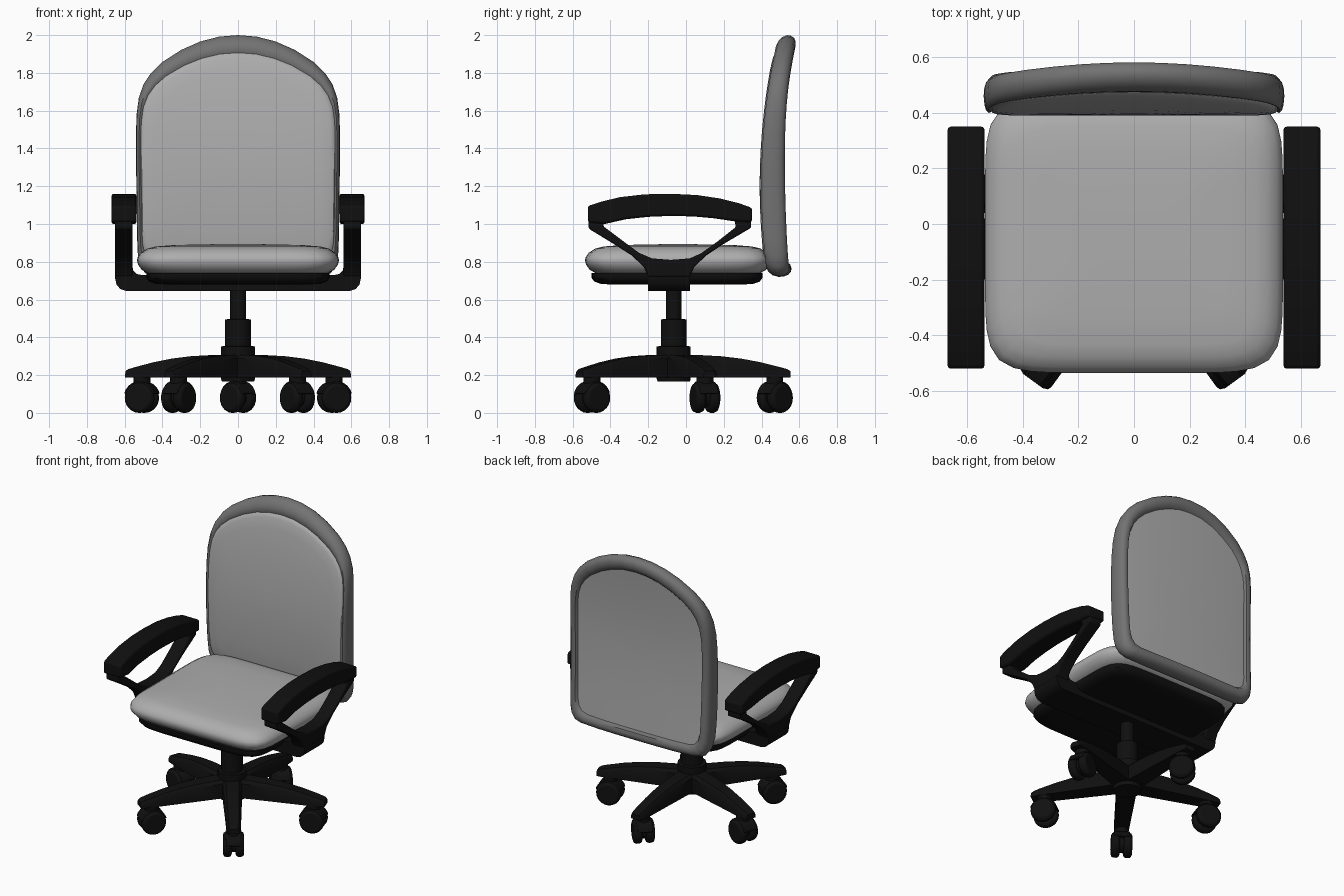
import bpy, bmesh, math
from mathutils import Matrix, Vector

if "Cube" in bpy.data.objects:
    bpy.data.objects.remove(bpy.data.objects["Cube"])


def material(name, v):
    m = bpy.data.materials.new(name)
    m.diffuse_color = (v, v, v, 1)
    m.use_nodes = True
    m.node_tree.nodes["Principled BSDF"].inputs["Base Color"].default_value = m.diffuse_color
    return m


FABRIC = material("light grey fabric", 0.42)
TRIM = material("dark grey trim", 0.17)
BLACK = material("black plastic", 0.005)


def finish(name, bm, mat, bevel=0, matrix=None, angle=40):
    bmesh.ops.recalc_face_normals(bm, faces=bm.faces)
    me = bpy.data.meshes.new(name)
    bm.to_mesh(me)
    bm.free()
    if matrix:
        me.transform(matrix)
    me.materials.append(mat)
    ob = bpy.data.objects.new(name, me)
    bpy.context.collection.objects.link(ob)
    bpy.ops.object.select_all(action='DESELECT')
    ob.select_set(True)
    bpy.context.view_layer.objects.active = ob
    bpy.ops.object.shade_smooth_by_angle(angle=math.radians(angle))
    if bevel:
        b = ob.modifiers.new("bevel", 'BEVEL')
        b.width, b.segments, b.limit_method = bevel, 2, 'ANGLE'
        b.angle_limit = math.radians(40)
    return ob


def loft(name, rings, mat, caps=(True, True), closed=False):
    bm = bmesh.new()
    vs = [[bm.verts.new(p) for p in r] for r in rings]
    n = len(rings[0])
    for a, b in zip(vs, vs[1:]):
        for i in range(n):
            j = (i + 1) % n
            bm.faces.new((a[i], a[j], b[j], b[i]))
    if caps[0]:
        bm.faces.new(vs[0])
    if caps[1]:
        bm.faces.new(vs[-1])
    return finish(name, bm, mat)


def prism(name, pts, axis, lo, hi, mat, bevel=0, matrix=None):
    """Extrude a 2D profile along x (profile y,z) or y (profile x,z)."""
    bm = bmesh.new()
    put = (lambda p, t: (t, p[0], p[1])) if axis == 'x' else (lambda p, t: (p[0], t, p[1]))
    a = [bm.verts.new(put(p, lo)) for p in pts]
    b = [bm.verts.new(put(p, hi)) for p in pts]
    bm.faces.new(a)
    bm.faces.new(b)
    for i in range(len(pts)):
        j = (i + 1) % len(pts)
        bm.faces.new((a[i], a[j], b[j], b[i]))
    return finish(name, bm, mat, bevel, matrix)


def arc(r, a0, a1, n, cz=0):
    return [(r * math.cos(math.radians(a0 + (a1 - a0) * i / n)),
             cz + r * math.sin(math.radians(a0 + (a1 - a0) * i / n))) for i in range(n + 1)]


# Seat cushion and seat pan: rounded squares lofted through (inset, height)
def cushion(name, hx, y0, y1, prof, power, mat):
    cy, hy = (y0 + y1) / 2, (y1 - y0) / 2
    rings = []
    for inset, z in prof:
        ring = []
        for i in range(72):
            t = math.tau * i / 72
            c, s = math.cos(t), math.sin(t)
            r = (abs(c) ** power + abs(s) ** power) ** (-1 / power)
            ring.append((c * r * (hx - inset), cy + s * r * (hy - inset), z))
        rings.append(ring)
    return loft(name, rings, mat)


cushion("seat_cushion", 0.535, -0.535, 0.45,
        [(0.4, 0.893), (0.2, 0.889), (0.1, 0.881), (0.055, 0.87), (0.02, 0.848), (0.004, 0.825),
         (0, 0.808), (0.006, 0.785), (0.025, 0.758), (0.06, 0.738), (0.11, 0.73)], 7, FABRIC)
cushion("seat_pan", 0.485, -0.5, 0.405,
        [(0.0, 0.74), (0.0, 0.715), (0.015, 0.695), (0.05, 0.683), (0.1, 0.68)], 7, BLACK)

# Backrest: half outline, mirrored, bent to the side-view curve
HALF = [(0, 2.0), (.1, 1.992), (.2, 1.966), (.3, 1.922), (.4, 1.858), (.46, 1.80), (.5, 1.74),
        (.525, 1.67), (.537, 1.58), (.54, 1.48), (.54, 1.35), (.538, 1.2), (.536, 1.05),
        (.534, .92), (.53, .83), (.518, .775), (.49, .738), (.44, .724), (.3, .72), (.15, .72), (0, .72)]
OUTLINE = HALF + [(-x, z) for x, z in HALF[-2:0:-1]]
MID = 1.3


def back_ring(sx, sz, t):
    ring = []
    for x, z in OUTLINE:
        x, z = x * sx, MID + (z - MID) * sz
        front = 0.39 + 0.145 * (z - 1.2) ** 2
        rear = 0.538 + (0.12 if z > 1.35 else 0.06) * (z - 1.35) ** 2 - 0.06 * x * x
        ring.append((x, (front + rear) / 2 + t * (rear - front) / 2, z))
    return ring


def back_part(name, prof, mat, caps):
    loft(name, [back_ring(*p) for p in prof], mat, caps)


back_part("backrest_rim",
          [(.94, .85, -.6), (.957, .875, -.82), (.97, .92, -.88), (.985, .955, -.75), (.995, .985, -.45),
           (1, 1, 0), (.997, .995, .4), (.985, .978, .75), (.96, .95, .95), (.93, .92, 1),
           (.9, .885, .93), (.885, .868, .72), (.87, .85, .55)], TRIM, (False, False))
back_part("backrest_front_pad",
          [(.957, .87, -.7), (.945, .858, -.86), (.91, .83, -.95), (.82, .74, -1), (.6, .55, -1),
           (.4, .36, -1), (.2, .18, -1), (.02, .02, -1)], FABRIC, (False, True))
back_part("backrest_rear_panel",
          [(.89, .87, .68), (.8, .78, .7), (.6, .58, .72), (.4, .38, .72), (.2, .19, .72),
           (.02, .02, .72)], FABRIC, (False, True))

# Armrests: curved pad on a V-shaped upright, joined by a bar under the seat
top = [(-.52, 1.095), (-.45, 1.118), (-.35, 1.142), (-.22, 1.157), (-.08, 1.16), (.06, 1.153),
       (.18, 1.135), (.28, 1.11), (.35, 1.085)]
low = [(.35, 1.01), (.25, 1.015), (.15, 1.03), (.04, 1.04), (-.08, 1.043), (-.2, 1.038),
       (-.32, 1.025), (-.43, 1.0), (-.52, 1.01)]
vee = [(-.515, 1.04), (-.515, .975), (-.4, .905), (-.29, .835), (-.225, .775), (-.2, .72), (-.2, .65),
       (.02, .65), (.02, .72), (.045, .775), (.11, .835), (.2, .895), (.345, .98), (.345, 1.04),
       (.25, 1.04), (.265, .985), (.17, .91), (.08, .845), (.02, .818), (-.08, .81), (-.18, .818),
       (-.25, .848), (-.34, .915), (-.44, .99), (-.42, 1.03)]
bar = [(0, .645), (.59, .645), (.622, .655), (.643, .678), (.65, .71), (.65, .78), (.56, .78),
       (.555, .755), (.535, .735), (.51, .73), (0, .73)]
for s, side in ((1, "right"), (-1, "left")):
    prism(side + "_arm_pad", top + low, 'x', s * .537, s * .67, BLACK, .012)
    vo = prism(side + "_arm_upright", [p for p in vee if p[1] > .7] , 'x', s * .558, s * .652, BLACK, .008)
    prism(side + "_arm_bar", [(s * x, z) for x, z in bar], 'y', -.2, .02, BLACK)


# Gas column and hub, turned from a stepped profile
CENTRE = Vector((0, -0.065, 0))
steps = [(.085, .165), (.09, .18), (.09, .352), (.068, .354), (.068, .495), (.042, .497), (.042, .69)]
loft("gas_column", [[(r * math.cos(math.tau * i / 32), CENTRE.y + r * math.sin(math.tau * i / 32), z)
                     for i in range(32)] for r, z in steps], BLACK)

# Five-legged base with twin-wheel casters
REACH = 0.535
for k in range(5):
    ang = math.radians(90 + 72 * k)
    turn = Matrix.Translation(CENTRE) @ Matrix.Rotation(ang, 4, 'Z')
    rings = []
    for r, w, z in [(0, .062, .308), (.12, .06, .307), (.25, .056, .3), (.36, .052, .287), (.46, .049, .268),
                    (.56, .046, .243), (.6, .042, .232), (.617, .036, .222)]:
        rings.append([tuple(turn @ Vector(p)) for p in
                      ((r, -w, .188), (r, w, .188), (r, w, z - .02), (r, w * .7, z),
                       (r, -w * .7, z), (r, -w, z - .02))])
    loft("base_leg", rings, BLACK)

    twist = math.radians(45) if k == 0 else 0
    place = turn @ Matrix.Translation((REACH, 0, 0)) @ Matrix.Rotation(twist, 4, 'Z')
    for s in (-1, 1):
        prism("caster_wheel", arc(.08, 0, 345, 23, .08), 'y', s * .012, s * .066, BLACK, .018, place)
    prism("caster_axle", arc(.05, 0, 345, 23, .08), 'y', -.02, .02, BLACK, 0, place)
    hood = arc(.087, 15, 165, 14, .08) + arc(.07, 165, 15, 14, .08)
    prism("caster_hood", hood, 'y', -.05, .05, BLACK, .005, place)
    loft("caster_stem", [[tuple(place @ Vector((.045 * math.cos(math.tau * i / 20),
                                                .045 * math.sin(math.tau * i / 20), z)))
                          for i in range(20)] for z in (.12, .2)], BLACK)
